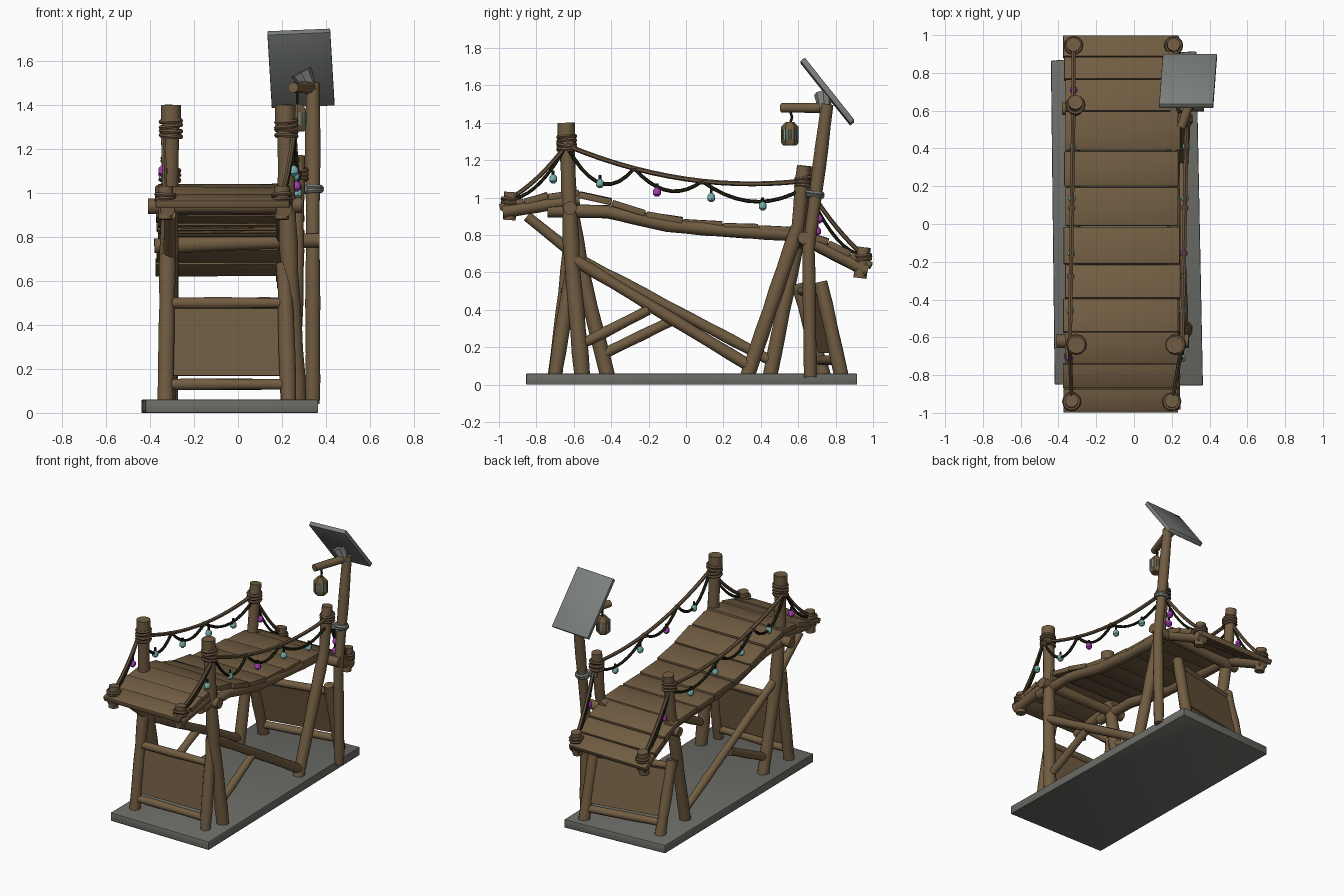
import bpy, bmesh, math, random
from mathutils import Vector as V

if "Cube" in bpy.data.objects:
    bpy.data.objects.remove(bpy.data.objects["Cube"])
random.seed(4)

def material(name, c):
    m = bpy.data.materials.new(name)
    m.diffuse_color = (*c, 1)
    m.use_nodes = True
    m.node_tree.nodes["Principled BSDF"].inputs["Base Color"].default_value = m.diffuse_color
    return m

WOOD = material("wood brown", (0.165, 0.108, 0.054))
ROPE = material("rope brown", (0.14, 0.09, 0.05))
STONE = material("base grey", (0.15, 0.15, 0.135))
METAL = material("metal grey", (0.2, 0.215, 0.2))
BLUE = material("solar blue", (0.05, 0.07, 0.115))
WIRE = material("wire dark green", (0.014, 0.017, 0.006))
TEAL = material("bulb teal", (0.17, 0.42, 0.4))
PURPLE = material("bulb purple", (0.36, 0.04, 0.46))

def finish(name, bm, mat):
    bmesh.ops.recalc_face_normals(bm, faces=bm.faces[:])
    me = bpy.data.meshes.new(name)
    bm.to_mesh(me)
    bm.free()
    me.materials.append(mat)
    ob = bpy.data.objects.new(name, me)
    bpy.context.collection.objects.link(ob)
    return ob

def tube(name, pts, radii, mat, sides=10):
    """Capped tube through points; radii is one number or one per point."""
    pts = [V(p) for p in pts]
    if not isinstance(radii, list):
        radii = [radii] * len(pts)
    bm, rings = bmesh.new(), []
    for i, p in enumerate(pts):
        t = (pts[min(i + 1, len(pts) - 1)] - pts[max(i - 1, 0)]).normalized()
        a = t.cross(V((1, 0, 0)) if abs(t.x) < 0.8 else V((0, 0, 1))).normalized()
        b = t.cross(a)
        ang = [2 * math.pi * k / sides for k in range(sides)]
        rings.append([bm.verts.new(p + radii[i] * (a * math.cos(q) + b * math.sin(q))) for q in ang])
    for r, s in zip(rings, rings[1:]):
        for k in range(sides):
            bm.faces.new((r[k], r[(k + 1) % sides], s[(k + 1) % sides], s[k]))
    bm.faces.new(rings[0])
    bm.faces.new(rings[-1])
    return finish(name, bm, mat)

def log(name, pts, r):
    """Wooden pole with slightly uneven thickness."""
    out = []
    for a, b in zip(pts, pts[1:]):
        a, b = V(a), V(b)
        n = max(2, round((b - a).length / 0.12))
        out += [a.lerp(b, i / n) for i in range(n)]
    out.append(V(pts[-1]))
    return tube(name, out, [r * random.uniform(0.92, 1.08) for _ in out], WOOD)

def slab(name, corners, thick, mat, bevel=0.0):
    """Plate whose top is the four corners, thickened downward along its normal."""
    c = [V(p) for p in corners]
    n = (c[2] - c[0]).cross(c[3] - c[1]).normalized() * thick
    bm = bmesh.new()
    t = [bm.verts.new(p) for p in c]
    b = [bm.verts.new(p - n) for p in c]
    bm.faces.new(t)
    bm.faces.new(b)
    for k in range(4):
        bm.faces.new((t[k], t[(k + 1) % 4], b[(k + 1) % 4], b[k]))
    if bevel:
        bmesh.ops.bevel(bm, geom=bm.edges[:], offset=bevel, segments=2, affect='EDGES', profile=0.5)
    return finish(name, bm, mat)

def hang(a, b, sag, n=9):
    a, b = V(a), V(b)
    return [a.lerp(b, i / n) - V((0, 0, sag * 4 * (i / n) * (1 - i / n))) for i in range(n + 1)]

def wraps(name, p, r, n, mat=ROPE, step=0.022, w=0.011):
    """Rope coils round an upright pole."""
    bm = bmesh.new()
    for i in range(n):
        sx, sy = random.uniform(-.15, .15), random.uniform(-.15, .15)
        ring = []
        for k in range(12):
            q = 2 * math.pi * k / 12
            ring.append([bm.verts.new((p[0] + (r + w * math.cos(u)) * math.cos(q),
                                       p[1] + (r + w * math.cos(u)) * math.sin(q),
                                       p[2] + i * step + w * math.sin(u) + r * (sx * math.cos(q) + sy * math.sin(q))))
                         for u in [math.pi * j / 3 for j in range(6)]])
        for k in range(12):
            s, t = ring[k], ring[(k + 1) % 12]
            for j in range(6):
                bm.faces.new((s[j], s[(j + 1) % 6], t[(j + 1) % 6], t[j]))
    return finish(name, bm, mat)

# base slab
slab("base", [(-.42, -.85, .06), (.365, -.855, .06), (.33, .915, .06), (-.44, .865, .06)], .06, STONE, .006)

# deck planks along a sagging profile
deck = [(-1, .965), (-.87, .99), (-.74, 1.02), (-.57, 1.035), (-.39, .985), (-.21, .925), (-.01, .885),
        (.2, .865), (.39, .852), (.6, .835), (.77, .77), (.89, .705), (1, .645)]
for i, ((y0, z0), (y1, z1)) in enumerate(zip(deck, deck[1:])):
    j = [random.uniform(-.008, .008) for _ in range(4)]
    g = 0 if i == 11 else .004
    slab("plank", [(-.37 + j[0], y0, z0), (.24 + j[1], y0, z0 + j[2] * .6),
                   (.24 + j[1], y1 - g, z1 + .008), (-.37 + j[0], y1 - g, z1 + .008 + j[3] * .6)], .035, WOOD, .005)

# side beams and cross bars under the deck
for x in (-.32, .21):
    log("side_beam", [(x, -.74, .93), (x, -.42, .925), (x, -.1, .855), (x, .2, .825), (x, .66, .8)], .036)
    log("front_end_beam", [(x, -.98, .925), (x, -.8, .955), (x, -.57, .99)], .035)
    log("rear_end_beam", [(x, .63, .785), (x, .97, .61)], .036)
log("front_cross_bar", [(-.41, -.62, .94), (.29, -.62, .945)], .038)
log("rear_cross_bar", [(-.38, .61, .76), (.37, .63, .785)], .036)

# main posts
log("front_right_post", [(.215, -.64, 1.4), (.22, -.625, 1.0), (.235, -.61, .65), (.27, -.555, .05)], .042)
log("front_left_post", [(-.305, -.64, 1.4), (-.31, -.625, 1.0), (-.315, -.57, .65), (-.32, -.42, .05)], .042)
log("rear_right_post", [(.27, .63, 1.17), (.265, .6, .85), (.25, .33, .05)], .038)
log("rear_left_post", [(-.31, .645, 1.17), (-.31, .61, .85), (-.31, .45, .05)], .038)
for x, y, z, c in [(.215, -.64, 1.4, .046), (-.305, -.64, 1.4, .046)]:
    tube("post_cap", [(x, y, z - .08), (x, y, z)], c, WOOD, 12)

# end frames with filled panels: foot-left, foot-right, top-left, top-right
frames = {"front": [V((-.33, -.70, .05)), V((.23, -.70, .05)), V((-.32, -.62, .72)), V((.21, -.60, .68))],
          "rear": [V((-.31, .735, .05)), V((.23, .83, .05)), V((-.31, .60, .54)), V((.22, .72, .55))]}
for side, (fl, fr, tl, tr) in frames.items():
    at = lambda a, b, z: a.lerp(b, (z - a.z) / (b.z - a.z))
    log(side + "_frame_left_leg", [fl, tl], .037)
    log(side + "_frame_right_leg", [fr, tr], .037)
    for z in (.13, .5):
        log(side + "_frame_rail", [at(fl, tl, z), at(fr, tr, z)], .026)
    slab(side + "_frame_panel", [at(fl, tl, .17), at(fr, tr, .17), at(fr, tr, .475), at(fl, tl, .475)], .014, WOOD)

# diagonal braces
log("left_long_brace", [(-.31, -.85, .9), (-.31, -.55, .66), (-.31, .45, .13)], .029)
log("right_long_brace", [(.24, -.6, .67), (.25, .34, .1)], .031)
log("right_short_brace", [(.26, -.55, .22), (.25, -.2, .4)], .028)
log("left_short_brace", [(-.315, -.43, .17), (-.31, -.04, .36)], .028)

# end stubs, hand ropes, light strings and bulbs on both sides
for side, xf, xp, xr, xs in (("left", -.33, -.305, -.31, -.32), ("right", .2, .22, .27, .21)):
    log(side + "_front_stub", [(xf, -.945, .88), (xf, -.935, 1.03)], .036)
    log(side + "_rear_stub", [(xs, .93, .57), (xs, .95, .735)], .036)
    wraps(side + "_front_stub_wrap", (xf, -.94, .97), .04, 2)
    wraps(side + "_rear_stub_wrap", (xs, .945, .67), .04, 2)
    wraps(side + "_front_post_wrap", (xp, -.638, 1.26), .045, 4)
    wraps(side + "_rear_post_wrap", (xr, .63, 1.06), .042, 3)
    o = math.copysign(.035, xp)
    F, R = V((xp + o, -.64, 1.28)), V((xr + o * .3, .63, 1.09))
    rail = hang(F, R, .085, 14)
    A, B = V((xf, -.95, .99)), V((xs, .95, .69))
    tube(side + "_hand_rope", rail, .013, ROPE, 6)
    tube(side + "_front_rope", hang(A, F, .03), .012, ROPE, 6)
    tube(side + "_rear_rope", hang(R, B, .03), .012, ROPE, 6)
    stops = [F, rail[4], rail[8], R - V((0, 0, .04))]
    for a, b, s in zip(stops, stops[1:], (.14, .085, .09)):
        tube(side + "_light_wire", hang(a, b, s), .010, WIRE, 6)
    for k in (4, 8):
        wraps(side + "_rope_tie", rail[k] - V((0, 0, .01)), .012, 2, w=.007, step=.012)
    tube(side + "_front_light_wire", hang(A, F, .07), .009, WIRE, 6)
    tube(side + "_rear_light_wire", hang(R, B, .09), .009, WIRE, 6)
    purple = (0, 5) if side == "left" else (2, 5, 6)
    spots = [(-.71, 1.10), (-.46, 1.075), (-.155, 1.03), (.135, 1.0), (.41, .955), (.71, .885)]
    if side == "right":
        spots.append((.70, .82))
    for i, (y, z) in enumerate(spots):
        x = xp + o + (xr + o * .3 - xp - o) * (y + .64) / 1.27
        m = PURPLE if i in purple else TEAL
        tube(side + "_bulb", [(x, y, z - .024), (x, y, z - .012), (x, y, z + .01), (x, y, z + .024)],
             [.008, .021, .021, .009], m, 8)
        tube(side + "_bulb_cap", [(x, y, z + .02), (x, y, z + .045)], .008, WIRE, 6)

# solar pole with strap and lantern arm
log("solar_pole", [(.34, .665, .04), (.34, .655, .72), (.34, .755, 1.5)], .034)
wraps("pole_strap", (.34, .69, 1.01), .038, 2, METAL, .014, .013)
slab("pole_strap_link", [(.25, .62, 1.035), (.34, .66, 1.035), (.34, .70, 1.035), (.25, .66, 1.035)], .03, METAL)
log("lantern_arm", [(.25, .51, 1.48), (.33, .745, 1.48)], .026)

# solar panel facing back and up
c = V((.287, .735, 1.55))
u, v = V((.143, 0, .006)), V((.01, .133, -.167))
n = v.cross(u).normalized()
n = n if n.z > 0 else -n
quad = lambda k, off: [c + n * off + u * k * a + v * k * b for a, b in ((-1, 1), (1, 1), (1, -1), (-1, -1))]
slab("solar_frame", quad(1, .012), .03, METAL, .004)
slab("solar_cells", quad(.92, .016), .006, BLUE)
tube("solar_mount", [(.335, .74, 1.46), c], [.03, .05], METAL, 8)

# hanging lantern
L = V((.27, .555, 1.28))
tube("lantern_hook", [L + V((0, 0, .11)), L + V((0, .012, .15)), L + V((0, 0, .19))], .007, WIRE, 6)
tube("lantern_body", [L, L + V((0, 0, .012)), L + V((0, 0, .1)), L + V((0, 0, .125))], [.036, .046, .046, .022], WOOD, 6)
for k in range(6):
    q = math.pi * (k / 3 + 1 / 6)
    for q in (q,):
        a, t = V((math.cos(q), math.sin(q), 0)), V((-math.sin(q), math.cos(q), 0))
        p = L + a * .0425
        slab("lantern_window", [p - t * .014 + V((0, 0, .03)), p + t * .014 + V((0, 0, .03)),
                                p + t * .014 + V((0, 0, .085)), p - t * .014 + V((0, 0, .085))], .005,
             TEAL if k % 2 else METAL)

# smooth rounded parts, keep edges sharp
bpy.ops.object.select_all(action='SELECT')
bpy.context.view_layer.objects.active = bpy.context.selected_objects[0]
bpy.ops.object.shade_smooth_by_angle(angle=math.radians(40))
